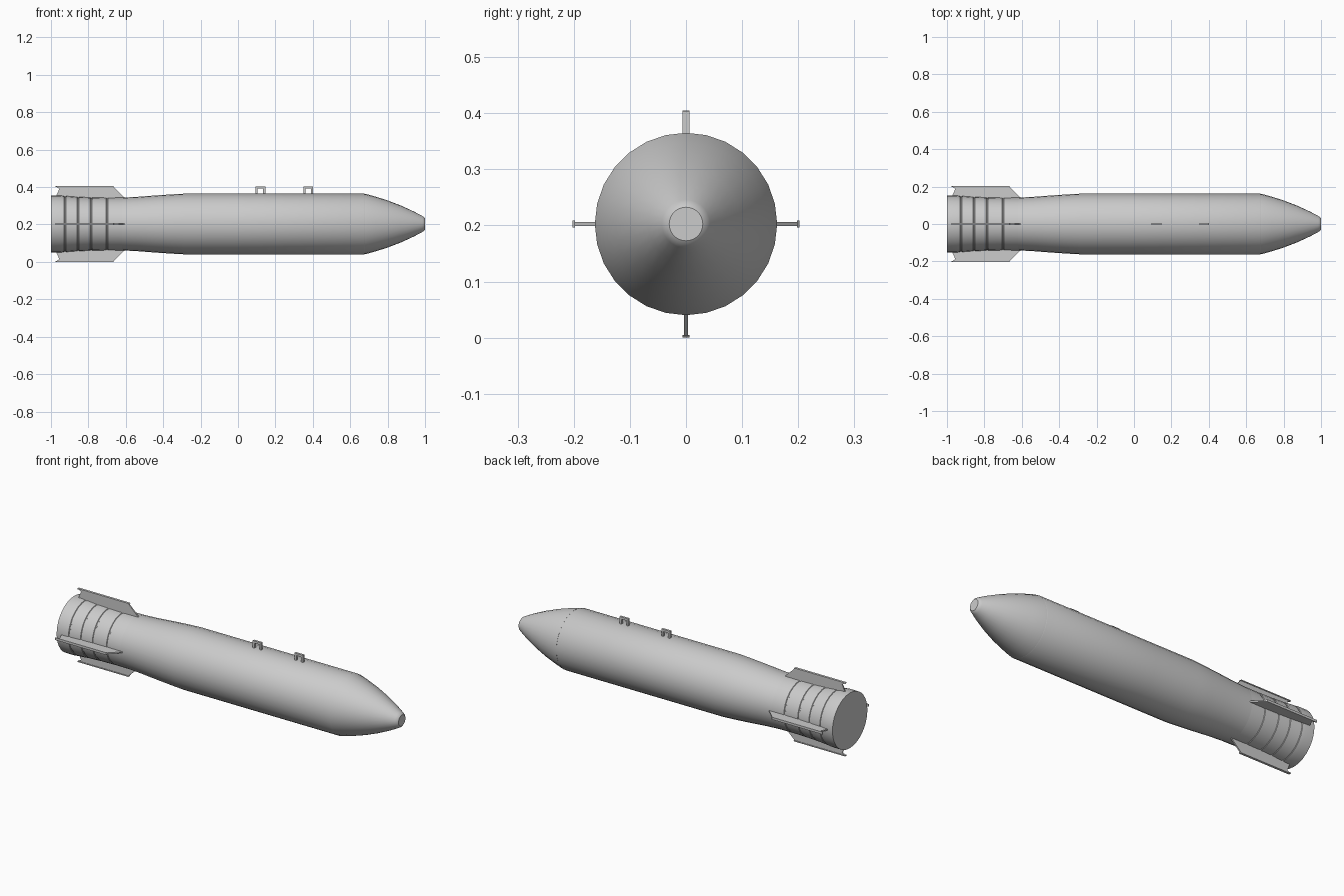
import bpy, bmesh, math
from mathutils import Matrix

if "Cube" in bpy.data.objects:
    bpy.data.objects.remove(bpy.data.objects["Cube"])

AXIS_Z = 0.2025
SIDES = 28

metal = bpy.data.materials.new("light grey metal")
metal.diffuse_color = (0.6, 0.6, 0.6, 1)
metal.use_nodes = True
metal.node_tree.nodes["Principled BSDF"].inputs["Base Color"].default_value = metal.diffuse_color


def finish(bm, name, smooth=False):
    bmesh.ops.recalc_face_normals(bm, faces=bm.faces)
    mesh = bpy.data.meshes.new(name)
    bm.to_mesh(mesh)
    bm.free()
    mesh.materials.append(metal)
    ob = bpy.data.objects.new(name, mesh)
    bpy.context.collection.objects.link(ob)
    if smooth:
        bpy.ops.object.select_all(action='DESELECT')
        ob.select_set(True)
        bpy.context.view_layer.objects.active = ob
        bpy.ops.object.shade_smooth_by_angle(angle=math.radians(30))
    return ob


def lathe(name, profile):
    """Turn (x, radius) points around the long axis and cap both ends."""
    bm = bmesh.new()
    rings = []
    for x, r in profile:
        rings.append([bm.verts.new((x, r * math.sin(2 * math.pi * i / SIDES),
                                    AXIS_Z + r * math.cos(2 * math.pi * i / SIDES)))
                      for i in range(SIDES)])
    for a, b in zip(rings, rings[1:]):
        for i in range(SIDES):
            j = (i + 1) % SIDES
            bm.faces.new((a[i], a[j], b[j], b[i]))
    bm.faces.new(rings[0])
    bm.faces.new(rings[-1])
    return finish(bm, name, True)


def prism(bm, outline, width, angle=0.0):
    """Extrude an (x, radius) outline across y, then swing it around the axis."""
    sides = [[bm.verts.new((x, y, r)) for x, r in outline]
             for y in (-width / 2, width / 2)]
    a, b = sides
    bm.faces.new(a)
    bm.faces.new(b)
    n = len(outline)
    for i in range(n):
        j = (i + 1) % n
        bm.faces.new((a[i], a[j], b[j], b[i]))
    bmesh.ops.transform(bm, verts=a + b, matrix=Matrix.Translation((0, 0, AXIS_Z))
                        @ Matrix.Rotation(angle, 4, 'X'))


# Main casing and tapered rear
lathe("main_casing", [(-0.62, 0.141), (-0.54, 0.145), (-0.45, 0.152), (-0.36, 0.158),
                      (-0.28, 0.1625), (0, 0.1625), (0.675, 0.1625), (0.68, 0.160)])

# Nose cone with a blunt tip
lathe("nose_cone", [(0.678, 0.1615), (0.69, 0.159), (0.74, 0.145), (0.80, 0.126),
                    (0.87, 0.099), (0.94, 0.067), (0.985, 0.043), (0.995, 0.037),
                    (1.0, 0.030)])

# Tail section with shallow ring grooves
tail = [(-1.0, 0.1525), (-0.95, 0.1525)]
for x, r in ((-0.925, 0.150), (-0.855, 0.145), (-0.785, 0.142), (-0.70, 0.1405)):
    tail += [(x - 0.005, r), (x - 0.003, r - 0.003), (x + 0.003, r - 0.003), (x + 0.005, r)]
lathe("tail_section", tail + [(-0.62, 0.141)])

# Four tail fins, each with a wider tip rail
fin = [(-0.97, 0.135), (-0.97, 0.155), (-0.955, 0.188), (-0.97, 0.198),
       (-0.665, 0.198), (-0.605, 0.140), (-0.605, 0.135)]
rail = [(-0.975, 0.1975), (-0.975, 0.2025), (-0.665, 0.2025), (-0.66, 0.1975)]
for k, side in enumerate(("top", "left", "bottom", "right")):
    bm = bmesh.new()
    prism(bm, fin, 0.007, k * math.pi / 2)
    prism(bm, rail, 0.013, k * math.pi / 2)
    finish(bm, side + "_fin")

# Two suspension lugs on top
for name, x in (("rear_lug", 0.12), ("front_lug", 0.375)):
    bm = bmesh.new()
    o, i = 0.026, 0.015
    prism(bm, [(x - o, 0.158), (x - o, 0.2015), (x + o, 0.2015), (x + o, 0.158),
               (x + i, 0.158), (x + i, 0.189), (x - i, 0.189), (x - i, 0.158)], 0.012)
    finish(bm, name)
